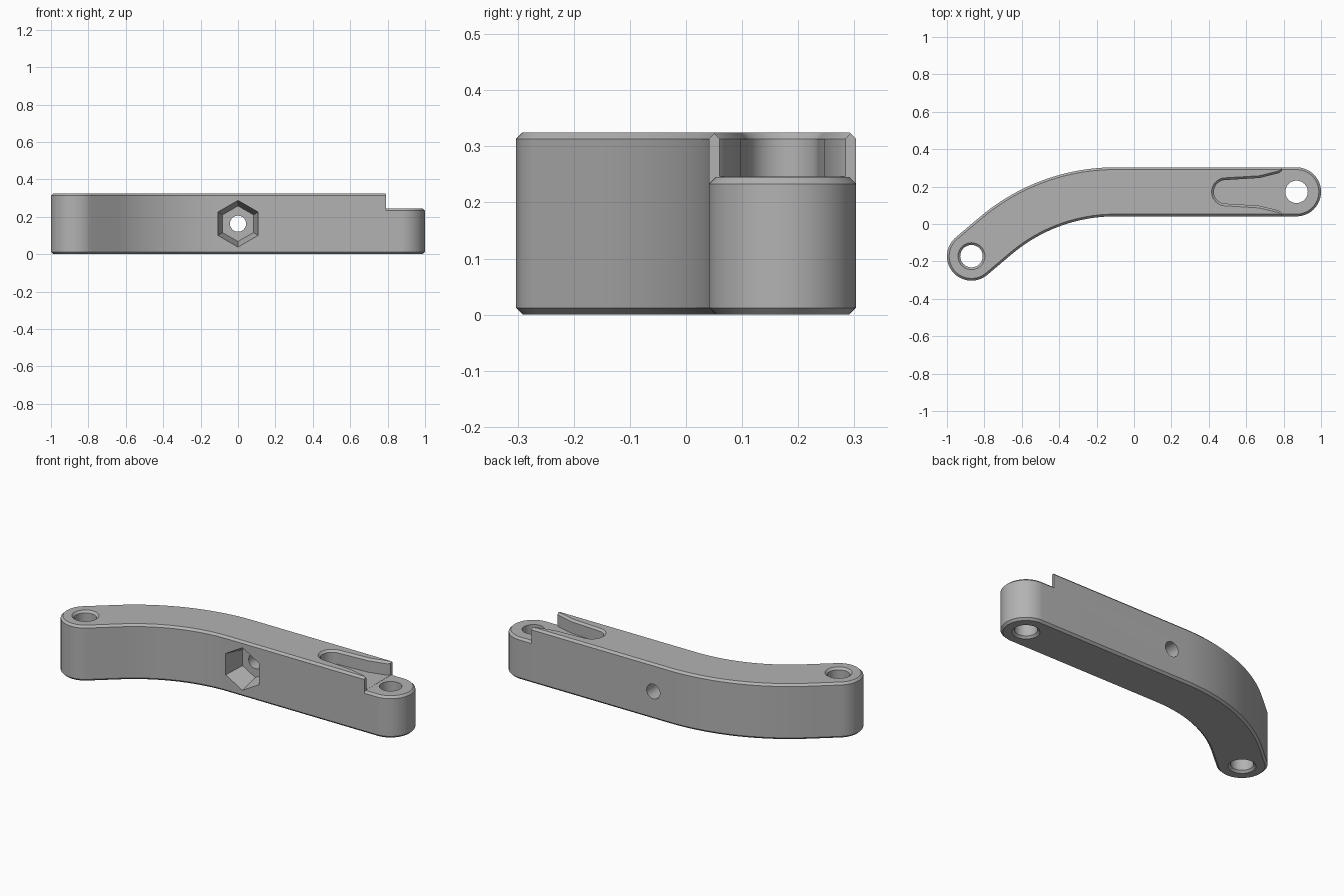
import bpy, bmesh
from math import sin, cos, radians, pi

default = bpy.data.objects.get("Cube")
if default:
    bpy.data.objects.remove(default, do_unlink=True)

R = 0.131            # half width of the arm
BEND = 0.989         # centreline radius of the bend
BEND_DEG = 40
CX, CY = 0.869, 0.172
BX, BY = -0.1, CY - BEND
TOP, STEP, STEP_X = 0.325, 0.245, 0.79
C = 0.012            # chamfer


def arc(cx, cy, r, a, b, n):
    steps = [radians(a + (b - a) * i / n) for i in range(n + 1)]
    return [(cx + r * cos(t), cy + r * sin(t)) for t in steps]


def loft(name, loops, keep=None):
    """Skin equal loops of 3D points; keep trims to one side of the step."""
    bm = bmesh.new()
    rings = [[bm.verts.new(p) for p in loop] for loop in loops]
    n = len(rings[0])
    for a, b in zip(rings, rings[1:]):
        for i in range(n):
            j = (i + 1) % n
            bm.faces.new((a[i], a[j], b[j], b[i]))
    bm.faces.new(rings[0][::-1])
    bm.faces.new(rings[-1])
    if keep:
        bmesh.ops.bisect_plane(bm, geom=bm.verts[:] + bm.edges[:] + bm.faces[:],
                               plane_co=(STEP_X, 0, 0), plane_no=(1, 0, 0),
                               clear_outer=keep == "left", clear_inner=keep == "right")
        bmesh.ops.holes_fill(bm, edges=[e for e in bm.edges if e.is_boundary], sides=0)
    bmesh.ops.recalc_face_normals(bm, faces=bm.faces[:])
    mesh = bpy.data.meshes.new(name)
    bm.to_mesh(mesh)
    bm.free()
    obj = bpy.data.objects.new(name, mesh)
    bpy.context.collection.objects.link(obj)
    return obj


def boolean(target, other, operation):
    mod = target.modifiers.new("cut", 'BOOLEAN')
    mod.object, mod.operation, mod.solver = other, operation, 'EXACT'
    bpy.context.view_layer.objects.active = target
    bpy.ops.object.modifier_apply(modifier=mod.name)
    bpy.data.objects.remove(other, do_unlink=True)


def outline(r, z):
    """Bent capsule: right cap, outer bend, left cap, inner bend."""
    end = 90 + BEND_DEG
    pts = arc(CX, CY, r, -90, 90, 40)
    pts += arc(BX, BY, BEND + r, 90, end, 24)
    pts += arc(-CX, -CY, r, end, end + 180, 40)
    pts += arc(BX, BY, BEND - r, end, 90, 24)
    return [(x, y, z) for x, y in pts]


def arm_loops(top):
    return [outline(R - C, 0), outline(R, C), outline(R, top - C), outline(R - C, top)]


def slot(off, z):
    """Round-ended slot that flares toward the step."""
    side = [(0.67, 0.074), (0.775, 0.1), (STEP_X, 0.112), (0.83, 0.112)]
    pts = arc(0.49, CY, 0.063 + off, 90, 270, 24)
    pts += [(x, CY - h - off) for x, h in side]
    pts += [(x, CY + h + off) for x, h in reversed(side)]
    return [(x, y, z) for x, y in pts]


def pin_hole(x, y, top_flare):
    r, over = 0.06, 0.02
    rings = [(r + C + over, -over), (r, C)]
    rings += [(r, TOP - C), (r + C + over, TOP + over)] if top_flare else [(r, TOP)]
    return loft("hole_cutter", [[(px, py, z) for px, py in arc(x, y, q, 0, 352.5, 47)]
                                for q, z in rings])


def cross_ring(r, y, n):
    return [(r * sin(2 * pi * i / n), y, 0.163 + r * cos(2 * pi * i / n)) for i in range(n)]


# Lever arm with its lower stepped tip
arm = loft("lever_arm", arm_loops(TOP), keep="left")
boolean(arm, loft("stepped_tip", arm_loops(STEP), keep="right"), 'UNION')

# Flared slot with a chamfered rim
boolean(arm, loft("slot_cutter", [slot(0, STEP + 0.001), slot(0, TOP - C),
                                  slot(C + 0.02, TOP + 0.02)]), 'DIFFERENCE')

# Pin holes at both ends
boolean(arm, pin_hole(-CX, -CY, True), 'DIFFERENCE')
boolean(arm, pin_hole(CX, CY, False), 'DIFFERENCE')

# Tapered hexagonal pocket and the bolt hole behind it
boolean(arm, loft("hex_cutter", [cross_ring(0.15, -0.06, 6), cross_ring(0.095, 0.16, 6)]),
        'DIFFERENCE')
boolean(arm, loft("bolt_cutter", [cross_ring(0.043, 0.1, 40), cross_ring(0.043, 0.4, 40)]),
        'DIFFERENCE')

# Grey finish
grey = bpy.data.materials.new("plain_grey")
grey.use_nodes = True
colour = (0.45, 0.45, 0.45, 1)
grey.diffuse_color = colour
grey.node_tree.nodes["Principled BSDF"].inputs["Base Color"].default_value = colour
arm.data.materials.clear()
arm.data.materials.append(grey)

bpy.ops.object.select_all(action='DESELECT')
arm.select_set(True)
bpy.context.view_layer.objects.active = arm
bpy.ops.object.shade_smooth_by_angle(angle=radians(25))
